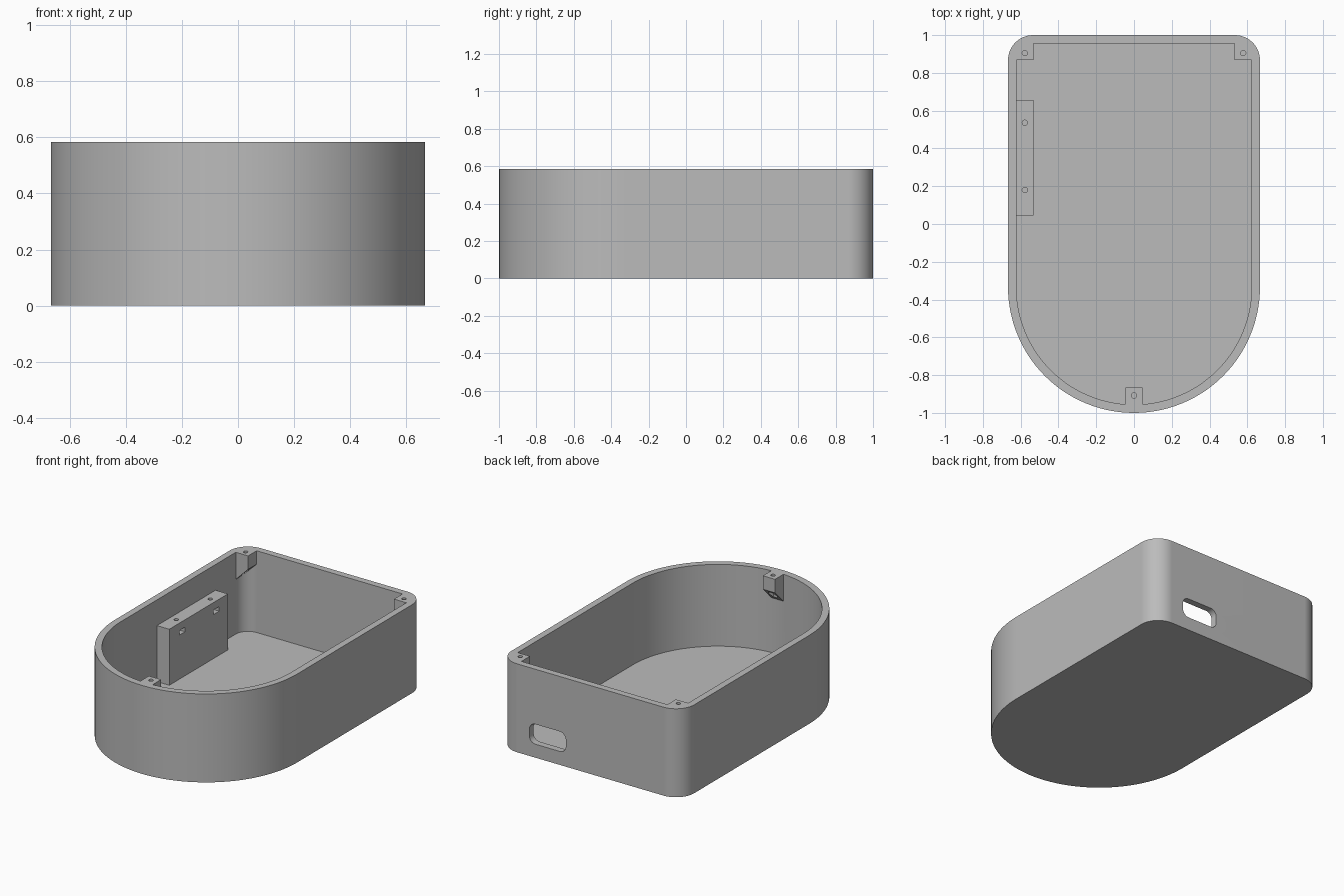
import bpy, bmesh
from math import sin, cos, pi
from mathutils import Matrix, Vector

cube = bpy.data.objects.get("Cube")
if cube:
    bpy.data.objects.remove(cube, do_unlink=True)

HEIGHT = 0.584
WALL = 0.044
HALF = 0.667
PAD = 0.533      # inner edge of pads and bracket
SCREW = 0.578    # screw axis offset from the centre line


def arc(cx, cy, r, start, end, steps):
    return [(cx + r * cos(start + (end - start) * i / steps),
             cy + r * sin(start + (end - start) * i / steps)) for i in range(steps + 1)]


def prism(name, outline, low, high, matrix=Matrix()):
    """Extrude a flat outline from low to high, then place it."""
    bm = bmesh.new()
    face = bm.faces.new([bm.verts.new((x, y, low)) for x, y in outline])
    top = bmesh.ops.extrude_face_region(bm, geom=[face])["geom"]
    bmesh.ops.translate(bm, vec=(0, 0, high - low),
                        verts=[v for v in top if isinstance(v, bmesh.types.BMVert)])
    bmesh.ops.transform(bm, matrix=matrix, verts=bm.verts)
    bmesh.ops.recalc_face_normals(bm, faces=bm.faces)
    mesh = bpy.data.meshes.new(name)
    bm.to_mesh(mesh)
    bm.free()
    obj = bpy.data.objects.new(name, mesh)
    bpy.context.collection.objects.link(obj)
    return obj


def box(name, x0, x1, y0, y1, z0, z1):
    return prism(name, [(x0, y0), (x1, y0), (x1, y1), (x0, y1)], z0, z1)


def cylinder(name, x, y, r, z0, z1, sides):
    return prism(name, arc(x, y, r, 0, 2 * pi, sides)[:-1], z0, z1)


def cut(target, cutter):
    """Subtract the cutter from the target and discard it."""
    mod = target.modifiers.new("cut", 'BOOLEAN')
    mod.operation, mod.solver, mod.object = 'DIFFERENCE', 'EXACT', cutter
    bpy.context.view_layer.objects.active = target
    bpy.ops.object.modifier_apply(modifier=mod.name)
    bpy.data.objects.remove(cutter, do_unlink=True)


def shell_outline(inset):
    """Round front, straight sides, filleted back corners."""
    r = 0.133 - inset
    c = HALF - 0.133
    return (arc(0, HALF - 1, HALF - inset, pi, 2 * pi, 56)
            + arc(c, 0.867, r, 0, pi / 2, 12)
            + arc(-c, 0.867, r, pi / 2, pi, 12))


def pad(name, x, y, angle):
    """Screw pad with a sloped underside; local +x points to the wall."""
    profile = [(-0.045, HEIGHT + 0.4), (-0.045, HEIGHT - 0.089),
               (0.065, HEIGHT - 0.199), (0.065, HEIGHT + 0.4)]
    place = (Matrix.Translation((x, y, 0)) @ Matrix.Rotation(angle, 4, 'Z')
             @ Matrix.Rotation(pi / 2, 4, 'X'))
    return prism(name, profile, -0.0445, 0.0445, place)


# Tray body and the hollow inside it
body = prism("enclosure_body", shell_outline(0), 0, HEIGHT)
hollow = prism("hollow", shell_outline(WALL), WALL, HEIGHT + 0.2)

# Screw pads and side bracket stay solid
for side in (-1, 1):
    cut(hollow, pad("corner_pad", side * SCREW, 0.9115, 0 if side > 0 else pi))
cut(hollow, pad("front_pad", 0, -0.911, -pi / 2))
cut(hollow, box("bracket", -0.65, -PAD, 0.044, 0.656, 0, 0.414))
cut(body, hollow)

# Screw holes and nut pockets in the pads
for x, y in ((-SCREW, 0.905), (SCREW, 0.905), (0, -0.908)):
    cut(body, cylinder("screw_hole", x, y, 0.014, 0.36, HEIGHT + 0.1, 16))
    cut(body, cylinder("nut_pocket", x, y, 0.03, 0.36, HEIGHT - 0.07, 6))

# Bracket holes with nut slots in the inner face
for y in (0.18, 0.536):
    cut(body, cylinder("bracket_hole", -SCREW, y, 0.014, 0.25, 0.5, 16))
    cut(body, box("nut_slot", -0.605, -0.5, y - 0.028, y + 0.028, 0.335, 0.365))

# Rounded cable port through the back wall
port = []
for sx, sz, start in ((1, 1, 0), (-1, 1, pi / 2), (-1, -1, pi), (1, -1, 1.5 * pi)):
    port += arc(0.311 + sx * 0.089, 0.155 + sz * 0.022, 0.044, start, start + pi / 2, 8)
cut(body, prism("cable_port", port, -1.1, -0.9, Matrix.Rotation(pi / 2, 4, 'X')))

# Single grey plastic
grey = bpy.data.materials.new("grey_plastic")
grey.use_nodes = True
colour = (0.5, 0.5, 0.5, 1)
grey.diffuse_color = colour
grey.node_tree.nodes["Principled BSDF"].inputs["Base Color"].default_value = colour
body.data.materials.clear()
body.data.materials.append(grey)

# Smooth curved walls, crisp edges
bpy.ops.object.select_all(action='DESELECT')
body.select_set(True)
bpy.context.view_layer.objects.active = body
bpy.ops.object.shade_smooth_by_angle(angle=pi / 6)
normals = body.modifiers.new("flat_face_normals", 'WEIGHTED_NORMAL')
normals.keep_sharp = True
